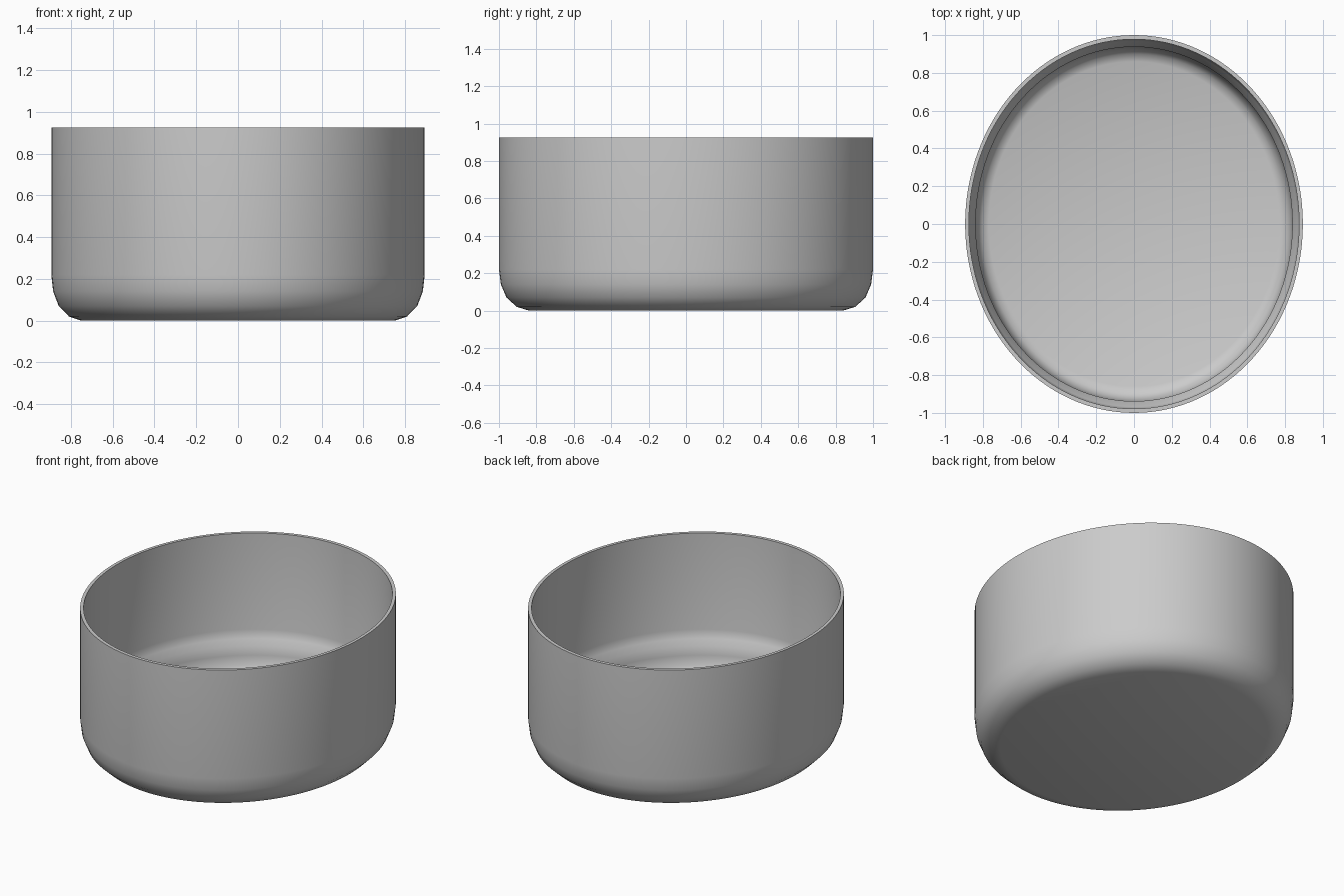
import bpy, bmesh, math

if "Cube" in bpy.data.objects:
    bpy.data.objects.remove(bpy.data.objects["Cube"])

SEGMENTS = 128
X_SCALE = 0.894   # oval plan: narrower in x than y

# Half profile (radius, height): underside, rounded corner, rim, inner wall, step, sunken floor
profile = [(0.84, 0.0), (0.905, 0.02), (0.96, 0.07), (0.99, 0.14), (1.0, 0.22),
           (1.0, 0.926), (0.978, 0.926), (0.978, 0.30), (0.968, 0.245), (0.938, 0.21),
           (0.938, 0.15), (0.925, 0.09), (0.90, 0.055), (0.86, 0.04)]

# Oval bowl lathed from the profile
bm = bmesh.new()
rings = []
for r, z in profile:
    rings.append([bm.verts.new((X_SCALE * r * math.cos(2 * math.pi * i / SEGMENTS),
                                r * math.sin(2 * math.pi * i / SEGMENTS), z))
                  for i in range(SEGMENTS)])
for a, b in zip(rings, rings[1:]):
    for i in range(SEGMENTS):
        j = (i + 1) % SEGMENTS
        bm.faces.new((a[i], a[j], b[j], b[i]))
bm.faces.new(rings[0][::-1])
bm.faces.new(rings[-1])
bmesh.ops.recalc_face_normals(bm, faces=bm.faces)

mesh = bpy.data.meshes.new("bowl")
bm.to_mesh(mesh)
bm.free()
bowl = bpy.data.objects.new("bowl", mesh)
bpy.context.collection.objects.link(bowl)

# Mid-grey finish
grey = bpy.data.materials.new("mid_grey")
grey.diffuse_color = (0.58, 0.58, 0.58, 1)
grey.use_nodes = True
grey.node_tree.nodes["Principled BSDF"].inputs["Base Color"].default_value = grey.diffuse_color
mesh.materials.append(grey)

# Smooth walls with crisp rim and step
bpy.context.view_layer.objects.active = bowl
bowl.select_set(True)
bpy.ops.object.shade_smooth_by_angle(angle=math.radians(45))
